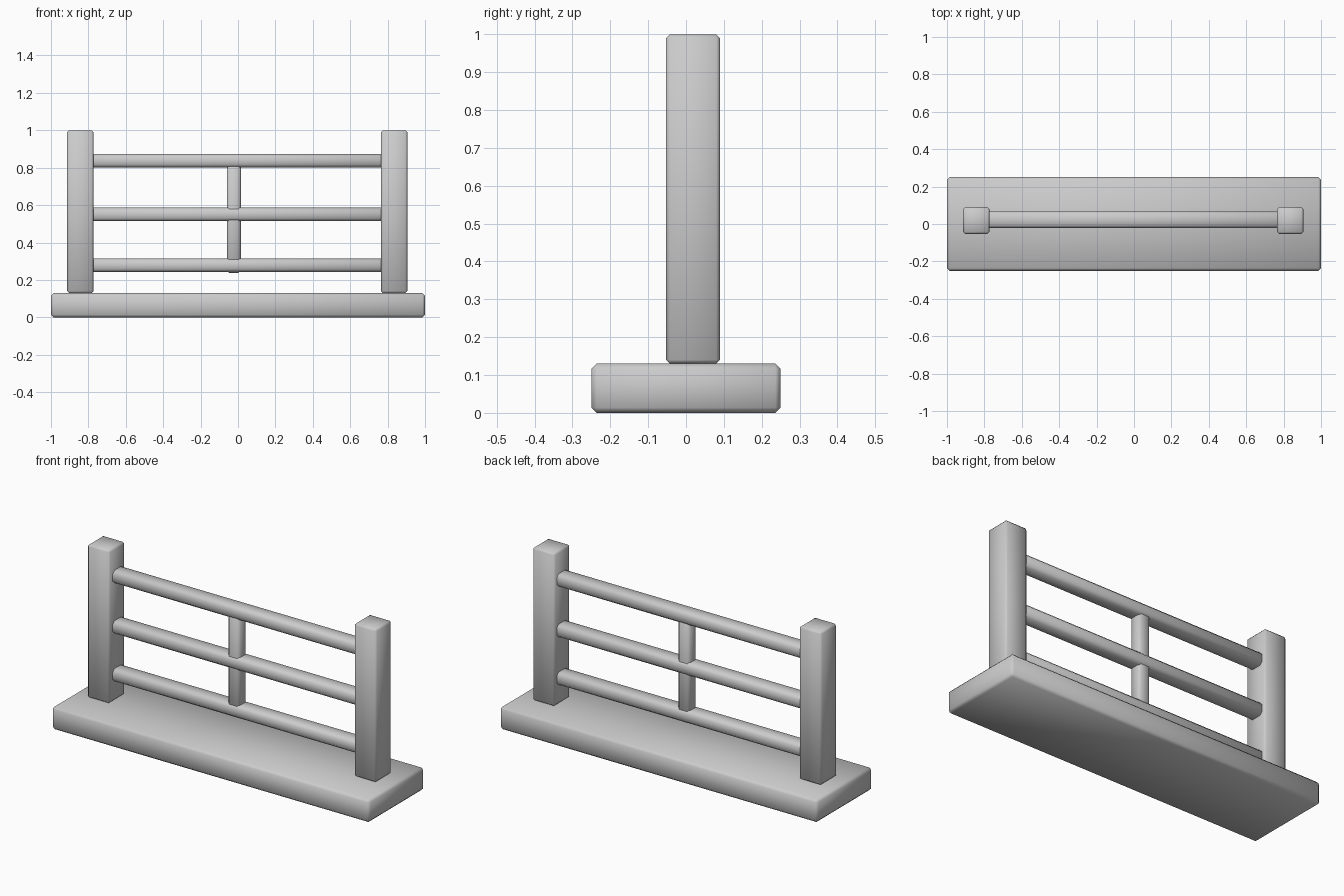
import bpy
import bmesh
from mathutils import Vector

default_cube = bpy.data.objects.get("Cube")
if default_cube:
    bpy.data.objects.remove(default_cube, do_unlink=True)

grey = bpy.data.materials.new("plain_grey")
grey.use_nodes = True
grey.diffuse_color = (0.6, 0.6, 0.6, 1)
grey.node_tree.nodes["Principled BSDF"].inputs["Base Color"].default_value = grey.diffuse_color


def soft_box(name, low, high, bevel):
    """Box between two corners with chamfered, smoothly shaded edges."""
    low, high = Vector(low), Vector(high)
    size = high - low
    bm = bmesh.new()
    bmesh.ops.create_cube(bm, size=1)
    bmesh.ops.scale(bm, vec=size, verts=bm.verts)
    bmesh.ops.bevel(bm, geom=bm.edges[:], offset=bevel, segments=1,
                    affect='EDGES', profile=0.5)
    for face in bm.faces:
        face.smooth = True
    mesh = bpy.data.meshes.new(name)
    bm.to_mesh(mesh)
    bm.free()
    mesh.materials.append(grey)
    obj = bpy.data.objects.new(name, mesh)
    obj.location = (low + high) / 2
    bpy.context.collection.objects.link(obj)
    return obj


# Base slab
soft_box("base", (-1, -0.25, 0), (1, 0.25, 0.13), 0.014)

# End posts
for name, x in (("right_post", -0.843), ("left_post", 0.835)):
    soft_box(name, (x - 0.07, -0.053, 0.13), (x + 0.07, 0.09, 1), 0.01)

# Horizontal rails, ends buried in the posts
for name, z in (("lower_rail", 0.278), ("middle_rail", 0.55), ("upper_rail", 0.837)):
    soft_box(name, (-0.8, -0.022, z - 0.036), (0.79, 0.068, z + 0.036), 0.016)

# Centre upright, passing behind the rail fronts
soft_box("centre_upright", (-0.06, -0.012, 0.238), (0.015, 0.058, 0.83), 0.012)
